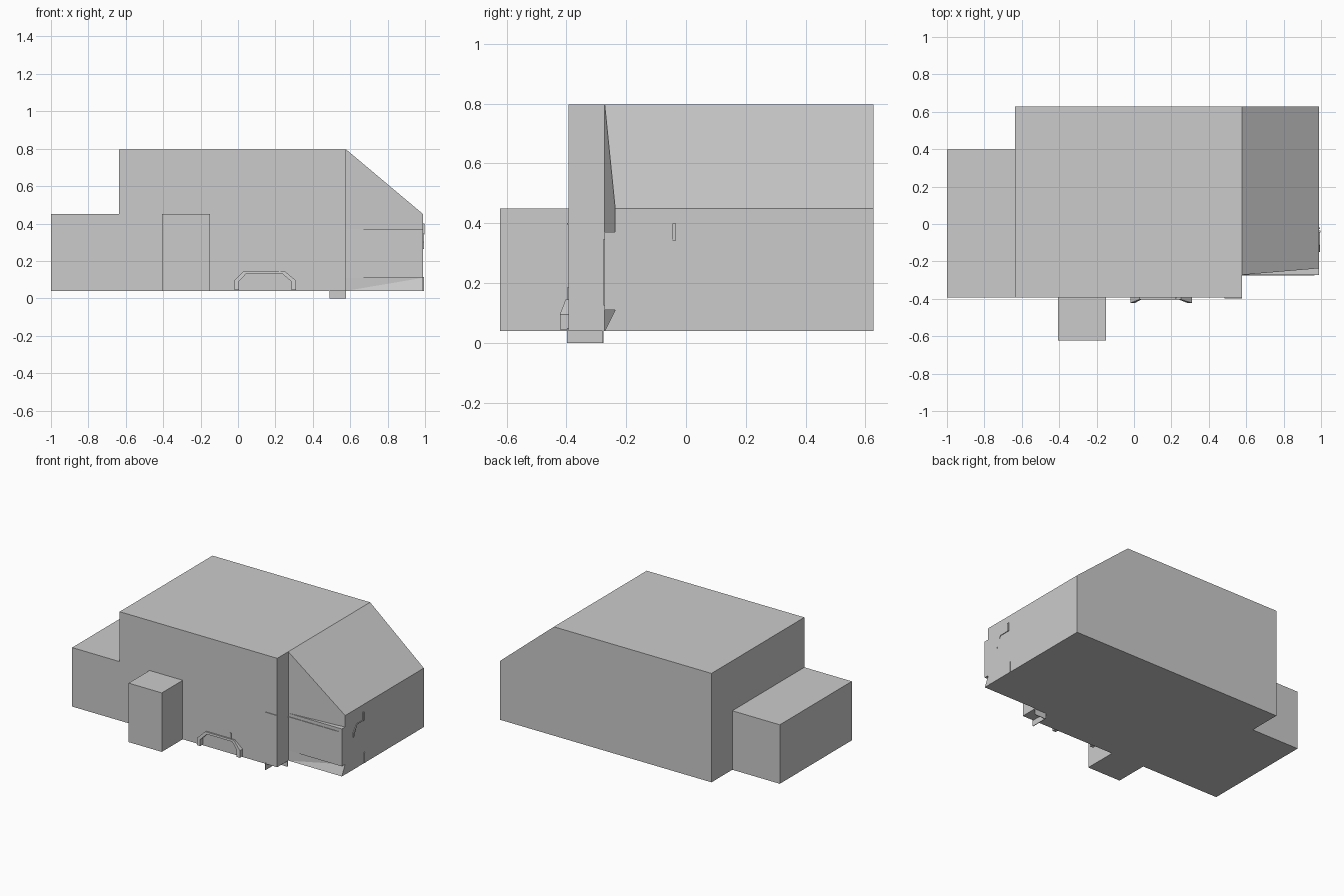
import bpy, bmesh

grey = bpy.data.materials.new("plain_grey")
grey.diffuse_color = (0.6, 0.6, 0.6, 1)


def finish(name, bm):
    bmesh.ops.recalc_face_normals(bm, faces=bm.faces)
    me = bpy.data.meshes.new(name)
    bm.to_mesh(me)
    bm.free()
    me.materials.append(grey)
    ob = bpy.data.objects.new(name, me)
    bpy.context.collection.objects.link(ob)
    return ob


def loft(name, a, b):
    """Closed solid between two matching outlines of 3D points."""
    bm = bmesh.new()
    va = [bm.verts.new(p) for p in a]
    vb = [bm.verts.new(p) for p in b]
    bm.faces.new(va)
    bm.faces.new(vb[::-1])
    n = len(va)
    for i in range(n):
        j = (i + 1) % n
        bm.faces.new((va[i], va[j], vb[j], vb[i]))
    return finish(name, bm)


def box(name, x0, x1, y0, y1, z0, z1):
    o = [(x0, y0), (x1, y0), (x1, y1), (x0, y1)]
    return loft(name, [(x, y, z0) for x, y in o], [(x, y, z1) for x, y in o])


# main hall with the lower annex behind it, one stepped floor level
box("main_hall", -0.635, 0.577, -0.393, 0.627, 0.04, 0.797)
box("low_annex", -1.0, -0.635, -0.393, 0.398, 0.04, 0.45)

# small projecting porch
box("porch", -0.405, -0.15, -0.623, -0.393, 0.04, 0.45)

# end section with sloping roof; its near wall tapers inward
prof = [(0.577, 0.04), (0.99, 0.04), (0.99, 0.45), (0.577, 0.797)]
loft("sloped_end",
     [(x, -0.272 if x < 0.8 else -0.237, z) for x, z in prof],
     [(x, 0.627, z) for x, z in prof])

# body block embedded in the tapering wall, with slanted sill under it
box("embedded_body", 0.577, 0.989, -0.272, -0.04, 0.11, 0.37)
loft("slanted_sill",
     [(0.577, -0.272, 0.04), (0.577, -0.26, 0.11), (0.577, -0.2, 0.11), (0.577, -0.2, 0.04)],
     [(0.989, -0.272, 0.04), (0.989, -0.237, 0.11), (0.989, -0.2, 0.11), (0.989, -0.2, 0.04)])
box("side_panel_strip", 0.95, 0.965, -0.276, -0.27, 0.125, 0.345)
box("side_panel_rail", 0.577, 0.965, -0.276, -0.27, 0.34, 0.347)

# thin shapes breaking through the end wall
box("end_corner_tab", 0.985, 0.996, -0.046, -0.034, 0.342, 0.40)
box("end_lower_tab", 0.985, 0.994, -0.028, -0.02, 0.04, 0.115)
rim = [(-0.036, 0.342), (-0.113, 0.342), (-0.15, 0.30), (-0.15, 0.265),
       (-0.147, 0.265), (-0.147, 0.302), (-0.111, 0.346), (-0.036, 0.346)]
loft("end_rim", [(0.985, y, z) for y, z in rim], [(0.995, y, z) for y, z in rim])

# arch rim poking out of the front wall
outer = [(-0.02, 0.045), (-0.02, 0.095), (0.03, 0.145), (0.25, 0.145), (0.31, 0.095), (0.31, 0.045)]
inner = [(0.005, 0.045), (0.005, 0.09), (0.042, 0.13), (0.238, 0.13), (0.285, 0.09), (0.285, 0.045)]
band = outer + inner[::-1]
loft("arch_rim",
     [(x, -0.403 if z > 0.12 else -0.422, z) for x, z in band],
     [(x, -0.385, z) for x, z in band])
box("front_tick", 0.218, 0.226, -0.398, -0.39, 0.145, 0.185)

# thin plates hanging below the hall corner
box("lower_cross_plate", 0.488, 0.492, -0.398, -0.276, 0.0, 0.05)
box("lower_long_plate", 0.488, 0.577, -0.28, -0.276, 0.0, 0.05)
box("front_edge_line", 0.485, 0.577, -0.398, -0.39, 0.396, 0.401)
